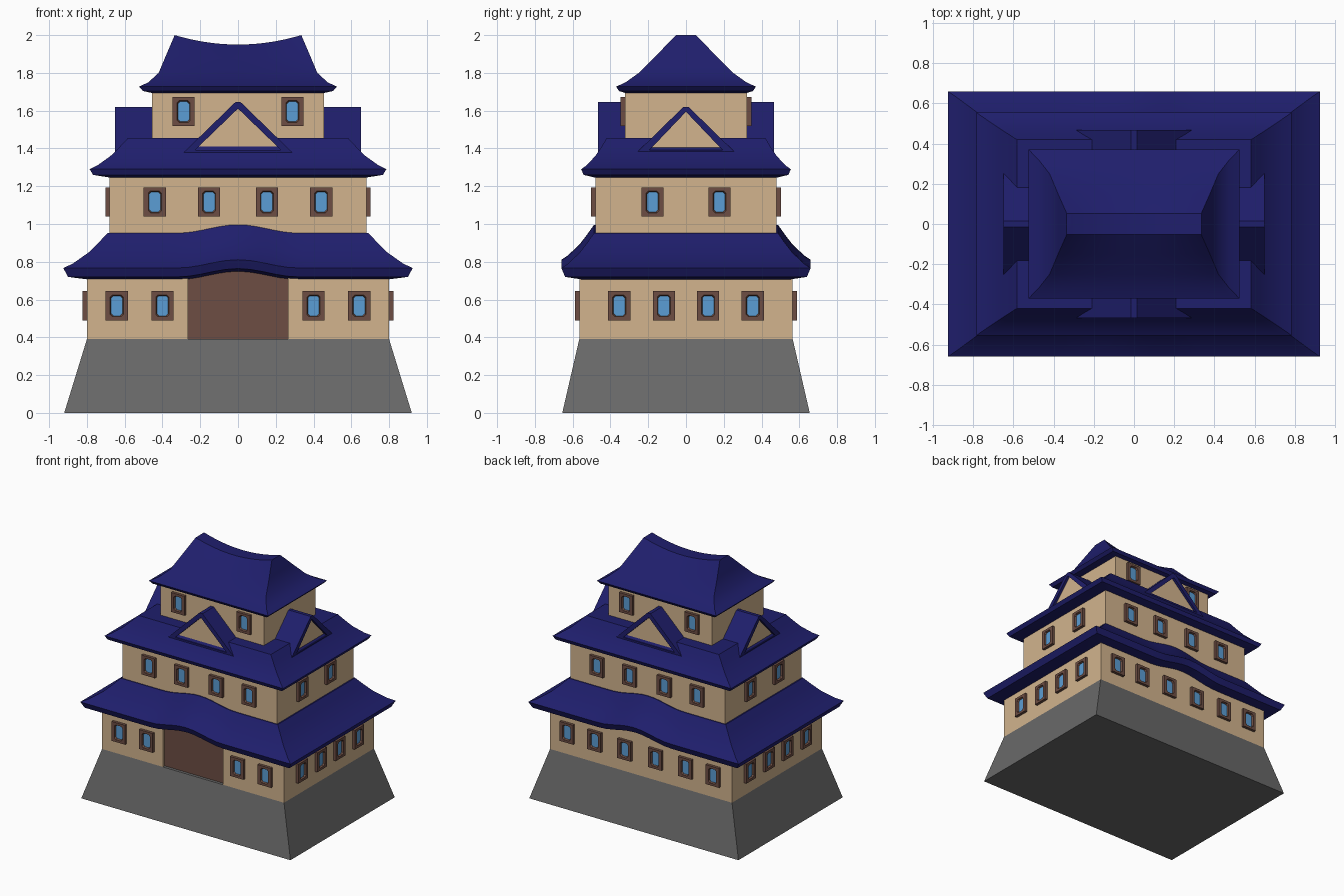
import bpy, bmesh
from math import radians, cos, pi

cube = bpy.data.objects.get("Cube")
if cube:
    bpy.data.objects.remove(cube, do_unlink=True)


def material(name, color):
    m = bpy.data.materials.new(name)
    m.use_nodes = True
    m.diffuse_color = (*color, 1)
    m.node_tree.nodes["Principled BSDF"].inputs["Base Color"].default_value = (*color, 1)
    return m


STONE = material("grey stone", (0.141, 0.141, 0.141))
PLASTER = material("tan plaster", (0.644, 0.456, 0.270))
WOOD = material("brown wood", (0.153, 0.075, 0.056))
TILE = material("navy tile", (0.0135, 0.0130, 0.150))
GLASS = material("blue glass", (0.105, 0.340, 0.660))


def loft_mesh(name, rings, mats, cap_start=False, cap_end=False, end_mat=0):
    """Skin a stack of equal-length point loops, optionally closing the ends."""
    bm = bmesh.new()
    loops = [[bm.verts.new(p) for p in ring] for ring in rings]
    n = len(loops[0])
    for a, b in zip(loops, loops[1:]):
        for i in range(n):
            j = (i + 1) % n
            bm.faces.new((a[i], a[j], b[j], b[i]))
    if cap_start:
        bm.faces.new(loops[0][::-1])
    if cap_end:
        bm.faces.new(loops[-1]).material_index = end_mat
    bmesh.ops.remove_doubles(bm, verts=bm.verts[:], dist=0.0001)
    bmesh.ops.recalc_face_normals(bm, faces=bm.faces[:])
    mesh = bpy.data.meshes.new(name)
    bm.to_mesh(mesh)
    bm.free()
    for m in mats:
        mesh.materials.append(m)
    return mesh


def add(name, mesh, turn=0, location=(0, 0, 0)):
    ob = bpy.data.objects.new(name, mesh)
    ob.location = location
    ob.rotation_euler.z = radians(90 * turn)
    bpy.context.collection.objects.link(ob)
    return ob


def rect(x, y, z):
    return [(-x, -y, z), (x, -y, z), (x, y, z), (-x, y, z)]


def solid(name, rings, mat):
    return add(name, loft_mesh(name, rings, [mat], True, True))


# Stone base
solid("stone_base", [rect(0.92, 0.655, 0), rect(0.80, 0.565, 0.39)], STONE)

# Ground storey with a door recess in the front
W, D, DOOR, RECESS = 0.80, 0.565, 0.265, 0.535
plan = [(-W, -D), (-DOOR, -D), (-DOOR, -RECESS), (DOOR, -RECESS),
        (DOOR, -D), (W, -D), (W, D), (-W, D)]
solid("ground_storey", [[(x, y, z) for x, y in plan] for z in (0.39, 0.78)], PLASTER)

# Upper storeys
solid("middle_storey", [rect(0.68, 0.48, 0.90), rect(0.68, 0.48, 1.29)], PLASTER)
solid("upper_storey", [rect(0.454, 0.324, 1.42), rect(0.454, 0.324, 1.725)], PLASTER)

# Double door
for side, name in ((-1, "right_door"), (1, "left_door")):
    a, b = sorted((0, side * DOOR))
    solid(name, [[(a, -0.542, z), (b, -0.542, z), (b, -0.53, z), (a, -0.53, z)]
                 for z in (0.39, 0.775)], WOOD)


# Flared roofs
def roof(name, rings, bump=0.0, steps=28):
    def loop(ex, ey, z, sag=0.0):
        pts = []
        for i in range(steps + 1):
            t = 2 * i / steps - 1
            x = t * ex
            swell = bump * (0.5 + 0.5 * cos(pi * x / 0.32)) if abs(x) < 0.32 else 0
            pts.append((x, -ey, z + swell - sag * (1 - t * t)))
        return pts + [(-x, -y, h) for x, y, h in pts]
    ob = add(name, loft_mesh(name, [loop(*r) for r in rings], [TILE]))
    bpy.ops.object.select_all(action="DESELECT")
    ob.select_set(True)
    bpy.context.view_layer.objects.active = ob
    bpy.ops.object.shade_smooth_by_angle(angle=radians(25))


roof("lower_roof", [
    (0.76, 0.52, 0.702), (0.90, 0.64, 0.72), (0.925, 0.66, 0.767), (0.875, 0.625, 0.79),
    (0.79, 0.562, 0.85), (0.735, 0.52, 0.905), (0.69, 0.487, 0.952), (0.60, 0.42, 0.952),
], bump=0.044)
roof("middle_roof", [
    (0.66, 0.47, 1.243), (0.767, 0.542, 1.26), (0.785, 0.555, 1.29), (0.745, 0.527, 1.31),
    (0.675, 0.48, 1.36), (0.625, 0.447, 1.41), (0.583, 0.42, 1.455), (0.40, 0.28, 1.455),
])
roof("top_roof", [
    (0.44, 0.31, 1.69), (0.503, 0.355, 1.704), (0.524, 0.37, 1.727), (0.475, 0.32, 1.75),
    (0.42, 0.25, 1.80, 0.005), (0.378, 0.15, 1.90, 0.025),
    (0.335, 0.053, 2.0, 0.05), (0.335, 0, 2.0, 0.05),
])


# Triangular dormer gables with recessed plaster panels
def gable(name, turn, front, back, half, top, inner_half, inner_top):
    base, ridge = 1.375, 0.014

    def tri(w, z0, z1, r, y):
        return [(-w, -y, z0), (w, -y, z0), (r, -y, z1), (-r, -y, z1)]
    rings = [tri(half, base, top, ridge, back), tri(half, base, top, ridge, front),
             tri(inner_half, base + 0.018, inner_top, 0.001, front),
             tri(inner_half, base + 0.018, inner_top, 0.001, front - 0.02)]
    add(name, loft_mesh(name, rings, [TILE, PLASTER], cap_end=True, end_mat=1), turn)


for turn, side in ((0, "front"), (2, "back")):
    gable(side + "_gable", turn, 0.467, 0.30, 0.292, 1.645, 0.226, 1.61)
for turn, side in ((1, "left"), (3, "right")):
    gable(side + "_gable", turn, 0.65, 0.42, 0.264, 1.62, 0.192, 1.593)


# Windows: square frame around a recessed pane with clipped corners
def pane(w, h, clip, y):
    c = clip
    return [(-w + c, y, -h), (w - c, y, -h), (w, y, -h + c), (w, y, h - c),
            (w - c, y, h), (-w + c, y, h), (-w, y, h - c), (-w, y, -h + c)]


window = loft_mesh("window", [
    pane(0.059, 0.077, 0, 0.005), pane(0.059, 0.077, 0, -0.022),
    pane(0.035, 0.058, 0.012, -0.022), pane(0.030, 0.053, 0.012, -0.008),
], [WOOD, GLASS], cap_end=True, end_mat=1)


def windows(storey, turn, wall, z, offsets):
    side = ("front", "left", "back", "right")[turn]
    for u in offsets:
        spot = ((u, -wall), (wall, u), (-u, wall), (-wall, -u))[turn]
        add(f"{storey}_{side}_window", window, turn, (*spot, z))


def mirrored(*values):
    return [s * v for v in values for s in (-1, 1)]


windows("ground", 0, 0.565, 0.567, mirrored(0.40, 0.642))
windows("ground", 2, 0.565, 0.567, mirrored(0.135, 0.40, 0.642))
for t in (1, 3):
    windows("ground", t, 0.80, 0.567, mirrored(0.117, 0.353))
    windows("middle", t, 0.68, 1.117, mirrored(0.177))
for t in (0, 2):
    windows("middle", t, 0.48, 1.117, mirrored(0.153, 0.44))
    windows("upper", t, 0.324, 1.595, mirrored(0.288))
